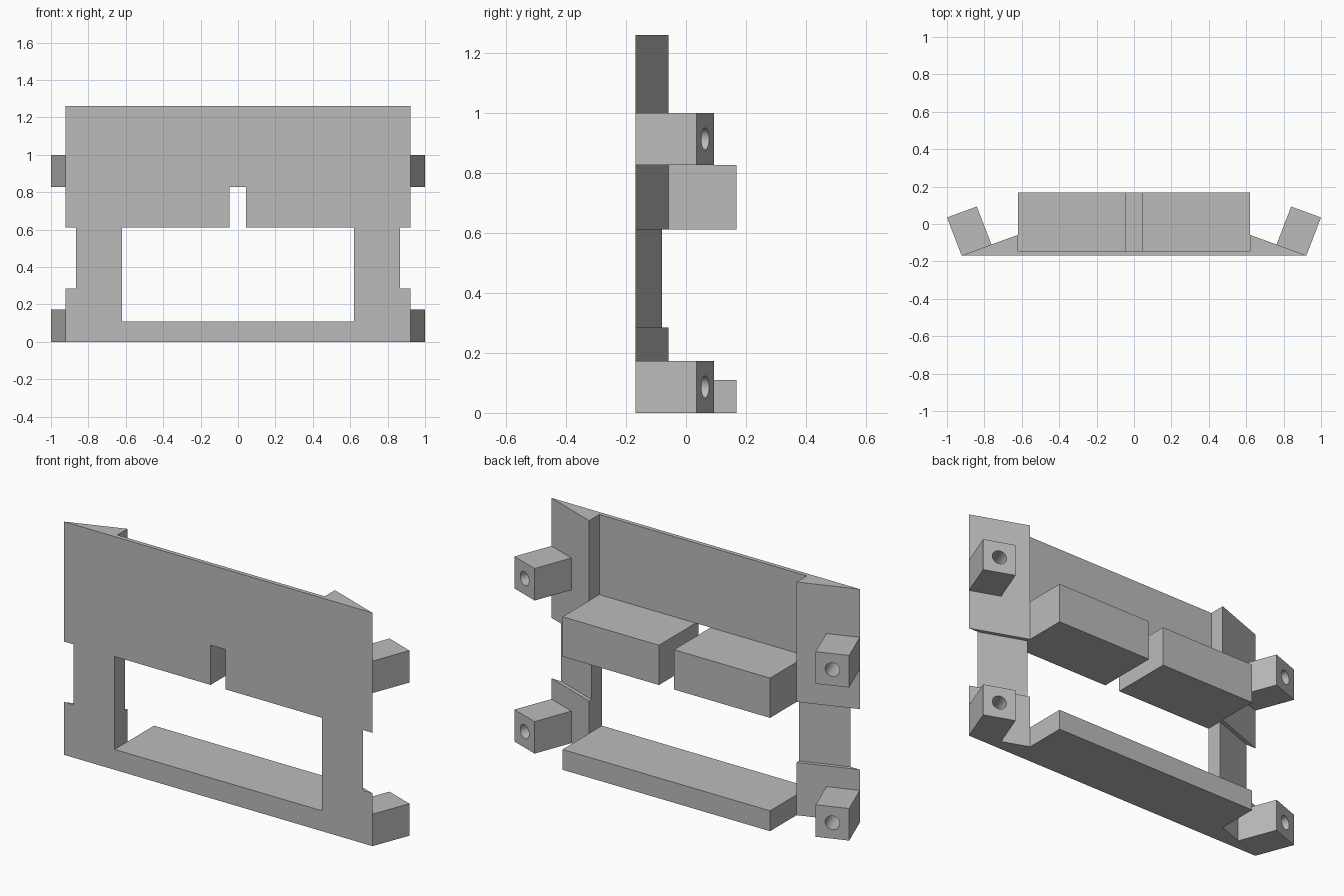
import bpy, bmesh, math
from mathutils import Vector

old = bpy.data.objects.get("Cube")
if old:
    bpy.data.objects.remove(old, do_unlink=True)

GREY = (0.5, 0.5, 0.5, 1)
mat = bpy.data.materials.new("plain grey")
mat.use_nodes = True
mat.diffuse_color = GREY
mat.node_tree.nodes["Principled BSDF"].inputs["Base Color"].default_value = GREY


def make_object(name, bm):
    bmesh.ops.recalc_face_normals(bm, faces=bm.faces)
    mesh = bpy.data.meshes.new(name)
    bm.to_mesh(mesh)
    bm.free()
    mesh.materials.append(mat)
    obj = bpy.data.objects.new(name, mesh)
    bpy.context.collection.objects.link(obj)
    return obj


def prism(name, plan, z0, z1):
    """Extrude a plan outline between two heights."""
    bm = bmesh.new()
    face = bm.faces.new([bm.verts.new((x, y, z0)) for x, y in plan])
    grown = bmesh.ops.extrude_face_region(bm, geom=[face])["geom"]
    top = [v for v in grown if isinstance(v, bmesh.types.BMVert)]
    bmesh.ops.translate(bm, vec=(0, 0, z1 - z0), verts=top)
    return make_object(name, bm)


def box(name, x0, x1, y0, y1, z0, z1):
    return prism(name, [(x0, y0), (x1, y0), (x1, y1), (x0, y1)], z0, z1)


def cut(obj, cutter):
    """Subtract the cutter, then discard it."""
    mod = obj.modifiers.new("cut", "BOOLEAN")
    mod.operation, mod.solver, mod.object = "DIFFERENCE", "EXACT", cutter
    bpy.context.view_layer.objects.active = obj
    bpy.ops.object.modifier_apply(modifier=mod.name)
    bpy.data.objects.remove(cutter, do_unlink=True)


FRONT, SKIN, BACK = -0.168, -0.145, 0.168
INNER, OUTER = 0.62, 0.922
SILL, LINTEL, LIP = 0.11, 0.612, 0.827

# Front panel with a wedge-shaped post at each side
panel = prism("front_panel", [(-OUTER, FRONT), (OUTER, FRONT), (INNER, -0.058),
                              (INNER, SKIN), (-INNER, SKIN), (-INNER, -0.058)], 0, 1.26)
cut(panel, box("window_cutter", -INNER, INNER, -0.4, 0.4, SILL, LINTEL))
cut(panel, box("slot_cutter", -0.046, 0.044, -0.4, 0.4, LINTEL - 0.05, LIP))

# Waist notches that thin the posts parallel to their sloping backs
for s in (-1, 1):
    notch = [(s * x, y) for x, y in ((0.965, -0.204), (0.565, -0.06), (0.565, 0.1), (0.965, 0.1))]
    cut(panel, prism("notch_cutter", notch, 0.285, LINTEL))

# Shelves behind the panel
box("lower_shelf", -INNER, INNER, SKIN, BACK, 0, SILL)
box("upper_shelf_right", -INNER, -0.046, SKIN, BACK, LINTEL, LIP)
box("upper_shelf_left", 0.044, INNER, SKIN, BACK, LINTEL, LIP)

# Angled mounting lugs with a blind screw hole in each end
for s, side in ((-1, "right"), (1, "left")):
    root, tip = Vector((s * OUTER, FRONT, 0)), Vector((s * 1.0, 0.035, 0))
    axis = (tip - root).normalized()
    width = Vector((s * -0.16, 0.058, 0))
    plan = [p.to_2d() for p in (root, tip, tip + width, root + width)]
    for level, z0, z1 in (("lower", 0, 0.173), ("upper", LIP, 1.0)):
        lug = prism(f"{level}_lug_{side}", plan, z0, z1)
        bm = bmesh.new()
        bmesh.ops.create_cone(bm, cap_ends=True, segments=32, radius1=0.037,
                              radius2=0.037, depth=0.3)
        hole = make_object("hole_cutter", bm)
        hole.rotation_euler = axis.to_track_quat("Z", "Y").to_euler()
        hole.location = tip + width / 2 + Vector((0, 0, (z0 + z1) / 2))
        bpy.context.view_layer.update()
        cut(lug, hole)
        bpy.ops.object.select_all(action="DESELECT")
        lug.select_set(True)
        bpy.context.view_layer.objects.active = lug
        bpy.ops.object.shade_smooth_by_angle(angle=math.radians(30))
